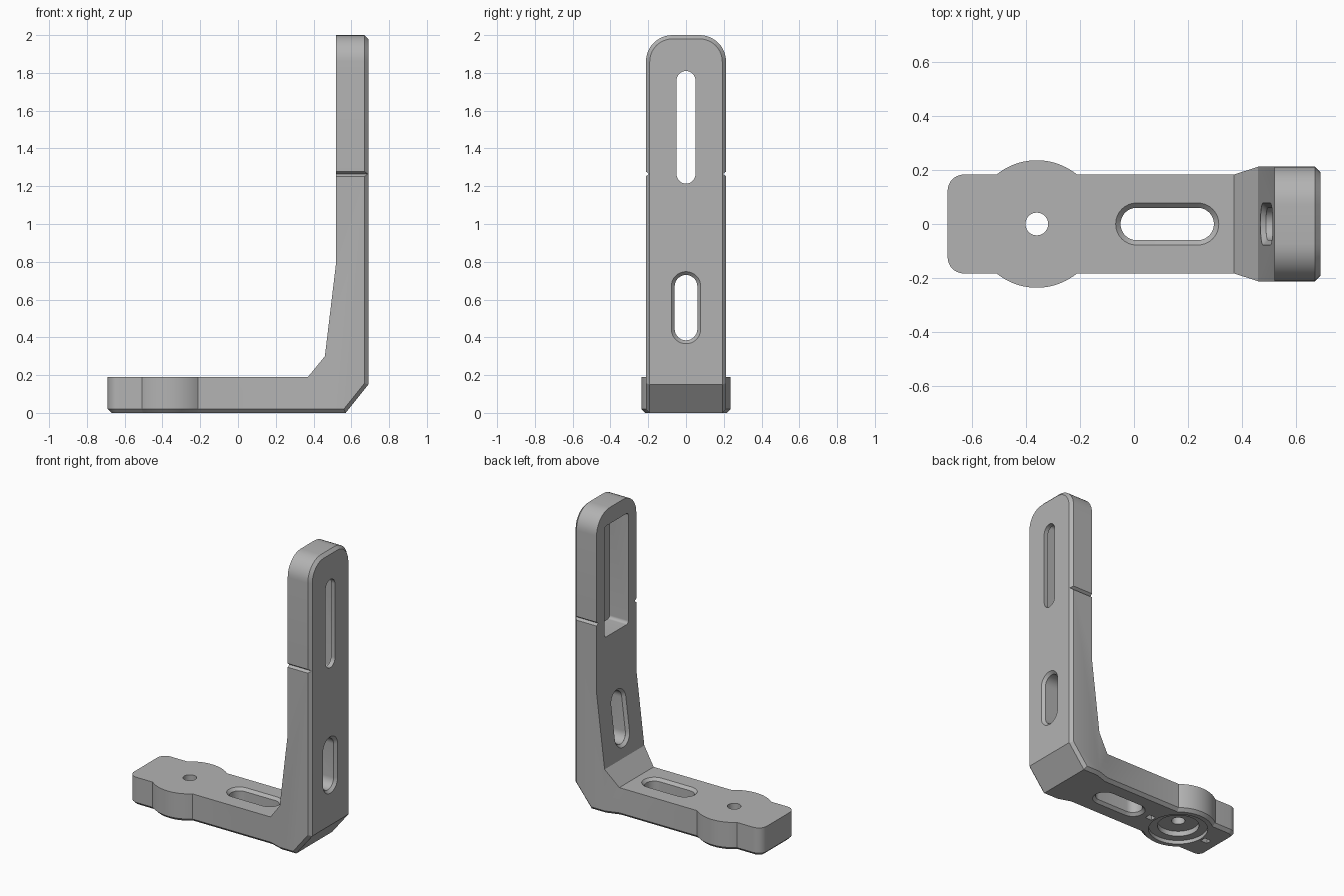
import bpy, bmesh
from math import cos, sin, pi, atan2
from mathutils import Matrix, Vector

cube = bpy.data.objects.get("Cube")
if cube:
    bpy.data.objects.remove(cube)

grey = bpy.data.materials.new("bracket grey")
grey.use_nodes = True
COLOUR = (0.45, 0.45, 0.45, 1)
grey.diffuse_color = COLOUR
grey.node_tree.nodes["Principled BSDF"].inputs["Base Color"].default_value = COLOUR

# Local (u, v, w) axes mapped to the model: w is the extrusion direction
PLAN = Matrix.Identity(3)
SIDE = Matrix(((1, 0, 0), (0, 0, 1), (0, 1, 0)))   # u = x, v = z, w = y
FACE = Matrix(((0, 0, 1), (1, 0, 0), (0, 1, 0)))   # u = y, v = z, w = x


def loft(name, layers, axes):
    """Join matching outlines, given as (outline, w) layers, into a solid."""
    bm = bmesh.new()
    rings = [[bm.verts.new(axes @ Vector((u, v, w))) for u, v in pts] for pts, w in layers]
    bm.faces.new(rings[0])
    bm.faces.new(rings[-1])
    n = len(rings[0])
    for a, b in zip(rings, rings[1:]):
        for i in range(n):
            bm.faces.new((a[i], a[(i + 1) % n], b[(i + 1) % n], b[i]))
    bmesh.ops.recalc_face_normals(bm, faces=bm.faces)
    mesh = bpy.data.meshes.new(name)
    bm.to_mesh(mesh)
    bm.free()
    mesh.materials.append(grey)
    obj = bpy.data.objects.new(name, mesh)
    bpy.context.collection.objects.link(obj)
    return obj


def prism(name, pts, low, high, axes):
    return loft(name, [(pts, low), (pts, high)], axes)


def arc(cu, cv, r, start, end, steps=10):
    return [(cu + r * cos(start + (end - start) * i / steps),
             cv + r * sin(start + (end - start) * i / steps)) for i in range(steps + 1)]


def circle(cu, cv, r, steps=48):
    return arc(cu, cv, r, 0, 2 * pi, steps)[:-1]


def rounded(u0, u1, v0, v1, r):
    return (arc(u1 - r, v1 - r, r, 0, pi / 2) + arc(u0 + r, v1 - r, r, pi / 2, pi)
            + arc(u0 + r, v0 + r, r, pi, 1.5 * pi) + arc(u1 - r, v0 + r, r, 1.5 * pi, 2 * pi))


def slot(cu, cv, half, r, vertical):
    """Straight slot with round ends; half is the half distance between end centres."""
    if vertical:
        return arc(cu, cv + half, r, 0, pi, 16) + arc(cu, cv - half, r, pi, 2 * pi, 16)
    return (arc(cu + half, cv, r, -pi / 2, pi / 2, 16)
            + arc(cu - half, cv, r, pi / 2, 1.5 * pi, 16))


def boolean(target, tool, operation):
    mod = target.modifiers.new("cut", "BOOLEAN")
    mod.operation, mod.object, mod.solver = operation, tool, "EXACT"
    deps = bpy.context.evaluated_depsgraph_get()
    mesh = bpy.data.meshes.new_from_object(target.evaluated_get(deps))
    target.modifiers.clear()
    target.data = mesh
    bpy.data.objects.remove(tool)


# Body: side profile trimmed by the plan outline and the rounded arm outline
profile = [(-.69, 0), (.57, 0), (.69, .15), (.69, 2), (.52, 2),
           (.52, .8), (.46, .3), (.37, .19), (-.69, .19)]
body = prism("angle_bracket", profile, -.3, .3, SIDE)

DISC_X, DISC_R, HALF, WIDE = -.36, .236, .183, .212
swell = atan2(HALF, .149)
near = [(.75, -WIDE), (.75, WIDE), (.46, WIDE), (.37, HALF)]
upper = (near[1:] + arc(DISC_X, 0, DISC_R, swell, pi - swell, 20)
         + arc(-.63, HALF - .06, .06, pi / 2, pi))
plan = upper + [(x, -y) for x, y in reversed(upper)]
boolean(body, prism("plan_cutter", plan, -.1, 2.1, PLAN), "INTERSECT")
arm = [(-.3, -.1), (.3, -.1), (.3, .6), (WIDE, .6)] + arc(WIDE - .14, 1.86, .14, 0, pi / 2)
arm += [(-u, v) for u, v in reversed(arm[2:])]
boolean(body, prism("arm_cutter", arm, -1, 1, FACE), "INTERSECT")

# Chamfer around the outer skin: underside, slanted heel and outer arm face
bm = bmesh.new()
bm.from_mesh(body.data)
bmesh.ops.remove_doubles(bm, verts=bm.verts, dist=.0005)
bmesh.ops.dissolve_limit(bm, angle_limit=.01, verts=bm.verts, edges=bm.edges)
bm.normal_update()


def is_outer(face):
    n = face.normal
    return abs(n.y) < .01 and (n.z < -.5 or n.x > .9)


rim = [e for e in bm.edges if len(e.link_faces) == 2
       and is_outer(e.link_faces[0]) != is_outer(e.link_faces[1])]
bmesh.ops.bevel(bm, geom=rim, offset=.02, segments=1, affect="EDGES", clamp_overlap=False)
bm.to_mesh(body.data)
bm.free()


def cut(pts, low, high, axes):
    boolean(body, prism("cutter", pts, low, high, axes), "DIFFERENCE")


def flare(cu, cv, half, r, vertical, surface, direction, axes, turn=None):
    """Chamfer a slot mouth at a surface; direction points out of the body."""
    d = .018
    layers = [(slot(cu, cv, half, r + k * d, vertical), surface + k2 * d * direction)
              for k, k2 in ((0, -1), (2, 1))]
    tool = loft("cutter", layers, axes)
    if turn:
        tool.data.transform(turn)
    boolean(body, tool, "DIFFERENCE")


# Base slot, chamfered above and below
cut(slot(.123, 0, .113, .06, False), -.1, .3, PLAN)
for z, way in ((.19, 1), (0, -1)):
    flare(.123, 0, .113, .06, False, z, way, PLAN)

# Lower arm slot, chamfered on the outer face and the sloped inner face
cut(slot(0, .557, .113, .06, True), .3, .8, FACE)
flare(0, .557, .113, .06, True, .69, 1, FACE)
pivot = Vector((.491, 0, .557))
tilt = (Matrix.Translation(pivot) @ Matrix.Rotation(atan2(.06, .5), 4, "Y")
        @ Matrix.Translation(-pivot))
flare(0, .557, .113, .06, True, pivot.x, -1, FACE, tilt)

# Upper arm slot with a deep pocket on the inner side
cut(slot(0, 1.512, .248, .05, True), .4, .8, FACE)
cut(rounded(-.127, .127, 1.14, 1.89, .02), .4, .66, FACE)

# V grooves on both sides of the arm
for s in (-1, 1):
    cut([(s * .195, 1.265), (s * .222, 1.245), (s * .222, 1.285)], .4, .8, FACE)

# Screw hole, stepped recess and two key notches under the base
cut(circle(DISC_X, 0, .042), -.1, .3, PLAN)
cut(circle(DISC_X, 0, .185), -.1, .025, PLAN)
cut(circle(DISC_X, 0, .13), -.1, .06, PLAN)
for s in (-1, 1):
    x = DISC_X + s * .225
    cut([(x - .025, -.02), (x + .025, -.02), (x + .025, .02), (x - .025, .02)], -.1, .03, PLAN)

# Smooth the round walls, keep the edges crisp
bpy.ops.object.select_all(action="DESELECT")
body.select_set(True)
bpy.context.view_layer.objects.active = body
bpy.ops.object.shade_smooth_by_angle(angle=.45)
